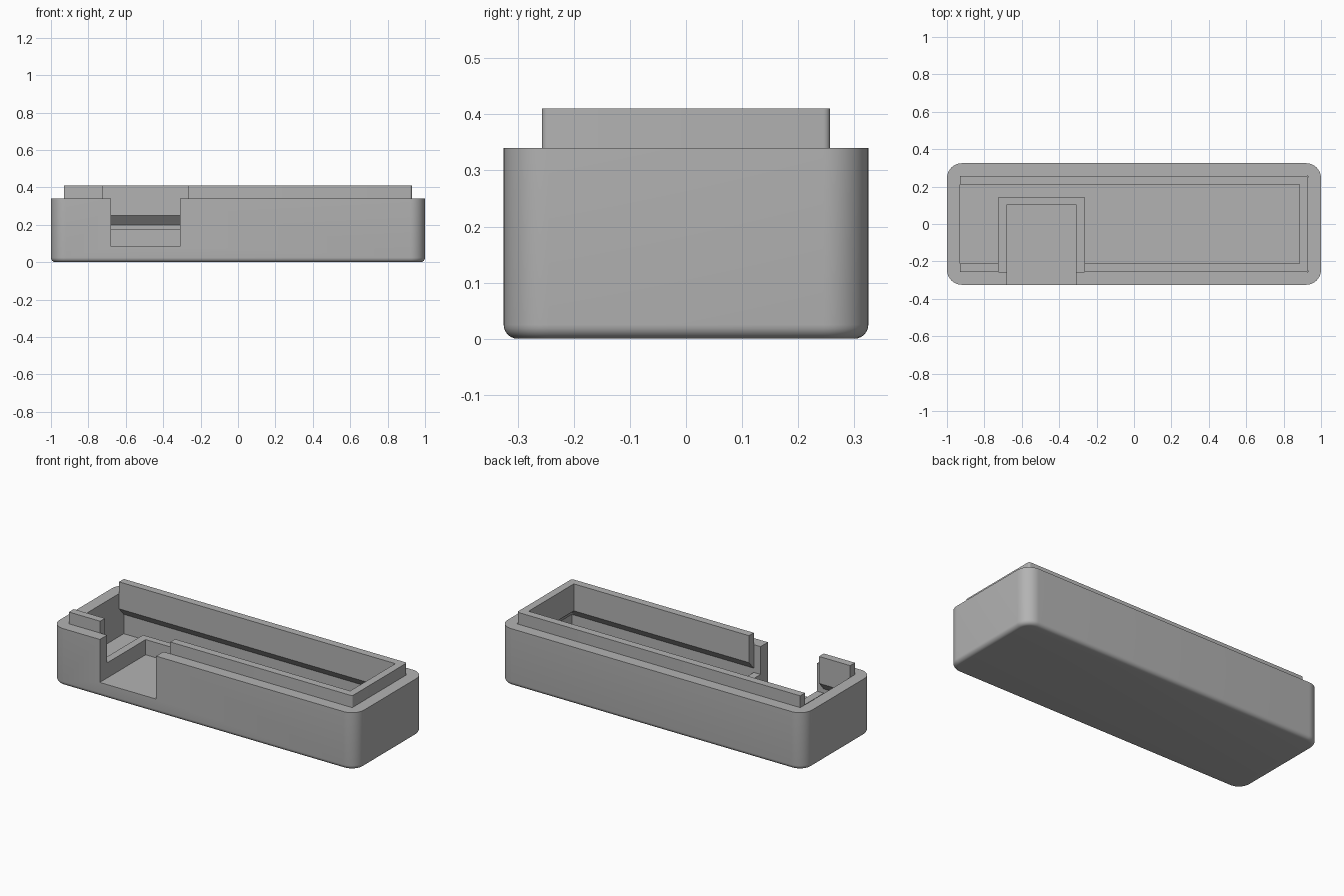
import bpy, bmesh
from mathutils import Vector

if "Cube" in bpy.data.objects:
    bpy.data.objects.remove(bpy.data.objects["Cube"], do_unlink=True)

grey = bpy.data.materials.new("Light grey plastic")
grey.use_nodes = True
COLOUR = (0.45, 0.45, 0.45, 1)
grey.diffuse_color = COLOUR
grey.node_tree.nodes["Principled BSDF"].inputs["Base Color"].default_value = COLOUR

FLOOR, BODY_TOP, LIP_TOP = 0.085, 0.34, 0.41
WALL_X, WALL_Y, THICK = 0.93, 0.257, 0.045
NOTCH_L, NOTCH_R, NOTCH_BACK = -0.68, -0.31, 0.105


def make_object(name, bm):
    bmesh.ops.recalc_face_normals(bm, faces=bm.faces)
    mesh = bpy.data.meshes.new(name)
    bm.to_mesh(mesh)
    bm.free()
    mesh.materials.append(grey)
    obj = bpy.data.objects.new(name, mesh)
    bpy.context.collection.objects.link(obj)
    return obj


def box_bm(lo, hi):
    lo, hi = Vector(lo), Vector(hi)
    bm = bmesh.new()
    bmesh.ops.create_cube(bm, size=1)
    bmesh.ops.scale(bm, vec=hi - lo, verts=bm.verts)
    bmesh.ops.translate(bm, vec=(lo + hi) / 2, verts=bm.verts)
    return bm


def box(name, lo, hi):
    return make_object(name, box_bm(lo, hi))


def round_edges(bm, edges, radius, segments):
    bmesh.ops.bevel(bm, geom=edges, offset=radius, segments=segments,
                    profile=0.5, affect='EDGES')


def upright(edge):
    a, b = (v.co for v in edge.verts)
    return (a - b).xy.length < 1e-5


def cut(obj, cutter):
    mod = obj.modifiers.new("Cut", 'BOOLEAN')
    mod.operation, mod.solver, mod.object = 'DIFFERENCE', 'EXACT', cutter
    bpy.context.view_layer.objects.active = obj
    bpy.ops.object.modifier_apply(modifier=mod.name)


# Outer shell with rounded corners and a softened bottom edge
bm = box_bm((-1, -0.325, 0), (1, 0.325, BODY_TOP))
round_edges(bm, [e for e in bm.edges if upright(e)], 0.08, 12)
round_edges(bm, [e for e in bm.edges if all(v.co.z < 1e-5 for v in e.verts)], 0.025, 6)
shell = make_object("case_shell", bm)

# Retaining lip: one section swept round three sides, with a sloped underside
section = [(0, 0.2), (THICK, 0.25), (THICK, LIP_TOP), (0, LIP_TOP)]
bm = bmesh.new()
rings = []
for end, side in ((-1, -1), (1, -1), (1, 1), (-1, 1)):
    rings.append([bm.verts.new((WALL_X - d if end > 0 else -WALL_X,
                                side * (WALL_Y - d), z)) for d, z in section])
for a, b in zip(rings, rings[1:]):
    for i in range(len(section)):
        j = (i + 1) % len(section)
        bm.faces.new((a[i], a[j], b[j], b[i]))
bm.faces.new(rings[0])
bm.faces.new(rings[-1])
round_edges(bm, [e for e in bm.edges if upright(e)
                 and all(v.co.x > WALL_X - 0.001 for v in e.verts)], 0.012, 4)
lip = make_object("retaining_lip", bm)

# Low wall round the connector pocket
pocket = box("pocket_wall", (NOTCH_L - THICK, -WALL_Y, FLOOR - 0.01),
             (NOTCH_R + THICK, NOTCH_BACK + 0.04, 0.175))

# Openings
cavity = box("cavity_cutter", (-WALL_X, -WALL_Y, FLOOR), (WALL_X, WALL_Y, 0.6))
notch = box("notch_cutter", (NOTCH_L, -0.5, FLOOR), (NOTCH_R, NOTCH_BACK, 0.6))
gap = box("lip_gap_cutter", (NOTCH_L - THICK, -0.5, 0.1), (NOTCH_R + THICK, 0, 0.6))
for obj, cutter in ((shell, cavity), (shell, notch), (pocket, notch), (lip, gap)):
    cut(obj, cutter)
for cutter in (cavity, notch, gap):
    bpy.data.objects.remove(cutter, do_unlink=True)

# Smooth the rounded edges only
for obj in (shell, lip, pocket):
    bpy.ops.object.select_all(action='DESELECT')
    obj.select_set(True)
    bpy.context.view_layer.objects.active = obj
    bpy.ops.object.shade_smooth_by_angle(angle=0.6)
